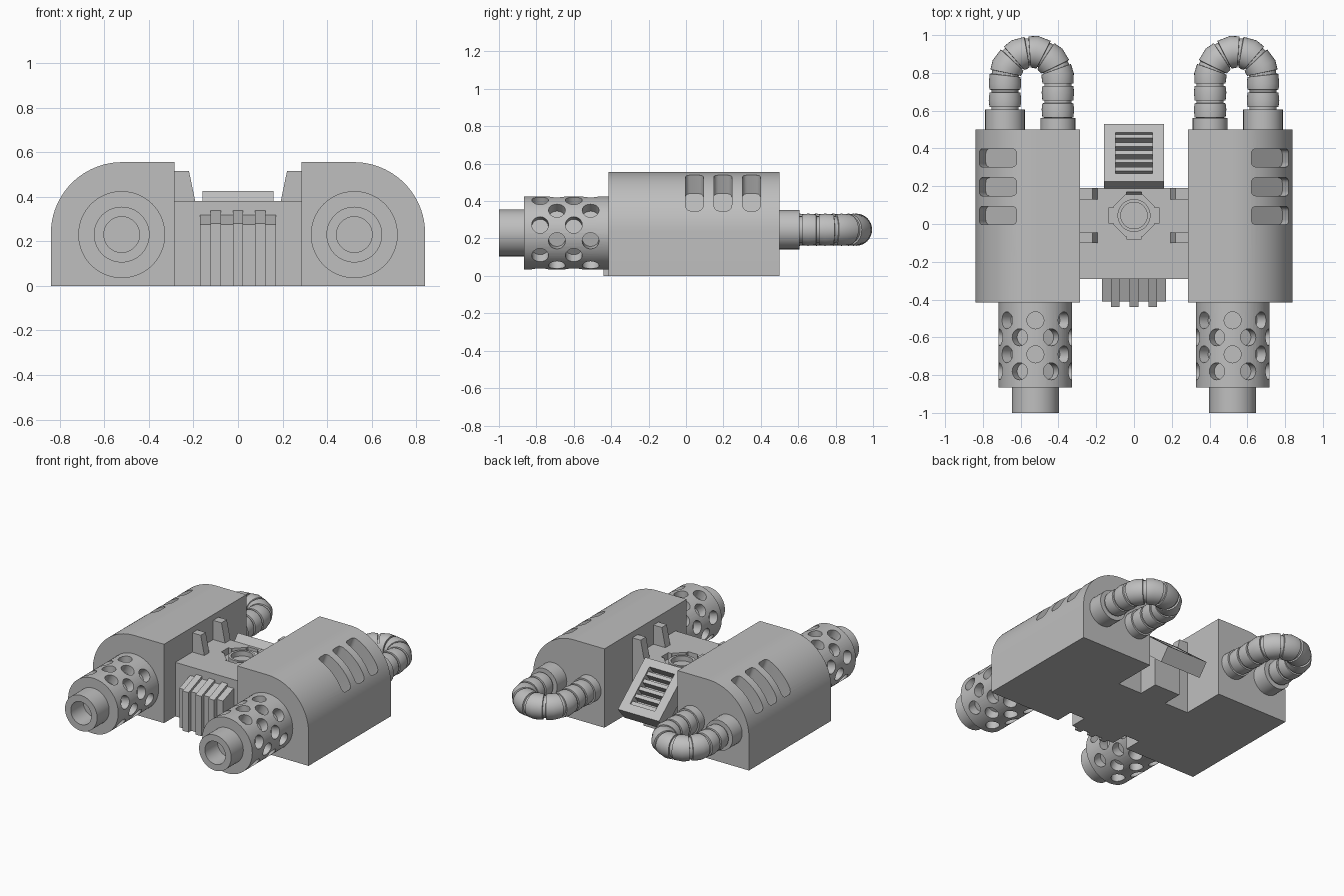
import bpy, bmesh
from math import pi, sin, cos, radians
from mathutils import Vector, Matrix

cube = bpy.data.objects.get("Cube")
if cube:
    bpy.data.objects.remove(cube)

GREY = (0.52, 0.52, 0.52, 1)
metal = bpy.data.materials.new("plain_grey")
metal.use_nodes = True
metal.diffuse_color = GREY
metal.node_tree.nodes["Principled BSDF"].inputs["Base Color"].default_value = GREY


def finish(name, bm):
    bmesh.ops.recalc_face_normals(bm, faces=bm.faces)
    mesh = bpy.data.meshes.new(name)
    bm.to_mesh(mesh)
    bm.free()
    mesh.materials.append(metal)
    ob = bpy.data.objects.new(name, mesh)
    bpy.context.collection.objects.link(ob)
    return ob


def activate(ob):
    bpy.ops.object.select_all(action='DESELECT')
    ob.select_set(True)
    bpy.context.view_layer.objects.active = ob


def prism(name, pts, axis, lo, hi, round_ends=0):
    """Extrude an outline: axis x uses (y, z) points, axis y uses (x, z)."""
    place = {'x': lambda p, t: (t, p[0], p[1]), 'y': lambda p, t: (p[0], t, p[1])}[axis]
    bm = bmesh.new()
    a = [bm.verts.new(place(p, lo)) for p in pts]
    b = [bm.verts.new(place(p, hi)) for p in pts]
    bm.faces.new(a)
    bm.faces.new(b[::-1])
    n = len(pts)
    for i in range(n):
        j = (i + 1) % n
        bm.faces.new((a[i], b[i], b[j], a[j]))
    if round_ends:
        edges = [bm.edges.get((r[i], r[j])) for r in (a, b) for i, j in ((0, 1), (2, 3))]
        bmesh.ops.bevel(bm, geom=edges, offset=round_ends, segments=4, profile=0.5,
                        affect='EDGES')
    return finish(name, bm)


def box(name, x, y, z):
    return prism(name, [(y[0], z[0]), (y[1], z[0]), (y[1], z[1]), (y[0], z[1])], 'x', *x)


def sweep(name, rings, sides=40):
    """Skin round rings given as (centre, heading in the ground plane, radius)."""
    bm = bmesh.new()
    loops = []
    for c, h, r in rings:
        side = Vector((sin(h), -cos(h), 0))
        loops.append([bm.verts.new(Vector(c) + r * (cos(a) * side + sin(a) * Vector((0, 0, 1))))
                      for a in (2 * pi * k / sides for k in range(sides))])
    for p, q in zip(loops, loops[1:]):
        for k in range(sides):
            m = (k + 1) % sides
            bm.faces.new((p[k], p[m], q[m], q[k]))
    bm.faces.new(loops[0])
    bm.faces.new(loops[-1])
    return finish(name, bm)


def drum(name, radius, x, y, z, sides=40, turn=0):
    bm = bmesh.new()
    bmesh.ops.create_cone(bm, cap_ends=True, segments=sides, radius1=radius, radius2=radius,
                          depth=z[1] - z[0],
                          matrix=Matrix.Translation((x, y, sum(z) / 2)) @ Matrix.Rotation(turn, 4, 'Z'))
    return finish(name, bm)


def cut(ob, cutter):
    mod = ob.modifiers.new("cut", 'BOOLEAN')
    mod.operation = 'DIFFERENCE'
    mod.solver = 'EXACT'
    mod.object = cutter
    activate(ob)
    bpy.ops.object.modifier_apply(modifier=mod.name)
    bpy.data.objects.remove(cutter)


def smooth(ob):
    activate(ob)
    bpy.ops.object.shade_smooth_by_angle(angle=radians(30))


def mirror(ob):
    mod = ob.modifiers.new("mirror", 'MIRROR')
    mod.use_axis[0] = True
    activate(ob)
    bpy.ops.object.modifier_apply(modifier=mod.name)


# Side pods with a rounded outer shoulder and three slanted vents
R = 0.32
arc = [(0.52 + R * cos(a), 0.235 + R * sin(a)) for a in (pi / 2 * k / 24 for k in range(25))]
pods = prism("side_pods", [(0.285, 0), (0.84, 0)] + arc + [(0.285, 0.555)], 'y', -0.415, 0.5)
for y in (0.045, 0.197, 0.35):
    slot = [(0.585, 0.44), (0.655, 0.63), (0.855, 0.445), (0.785, 0.255)]
    cut(pods, prism("vent_cutter", slot, 'y', y - 0.048, y + 0.048, 0.025))
smooth(pods)
mirror(pods)

# Barrels: perforated jacket, muzzle and bore
BX, BZ = 0.522, 0.23
outline = [(0.195, -0.38), (0.195, -0.865), (0.125, -0.865), (0.125, -1.0),
           (0.08, -1.0), (0.08, -0.86)]
barrels = sweep("barrels", [((BX, y, BZ), -pi / 2, r) for r, y in outline], 64)
bm = bmesh.new()
for row in range(4):
    for k in range(7):
        a = 2 * pi * (k + 0.5 * (row % 2)) / 7
        spot = Matrix.Translation((BX, -0.51 - 0.09 * row, BZ)) @ Matrix.Rotation(a, 4, 'Y')
        bmesh.ops.create_cone(bm, cap_ends=True, segments=20, radius1=0.045, radius2=0.045,
                              depth=0.12, matrix=spot @ Matrix.Translation((0, 0, 0.19)))
cut(barrels, finish("hole_cutter", bm))
smooth(barrels)
mirror(barrels)

# Ribbed hoses looping out of the back
HX, HY, HZ, BEND, LEG = 0.543, 0.772, 0.247, 0.14, 0.29
TOTAL = 2 * LEG + pi * BEND


def hose_ring(s, r):
    if s < LEG:
        return (HX + BEND, HY - LEG + s, HZ), pi / 2, r
    if s > TOTAL - LEG:
        return (HX - BEND, HY - LEG + TOTAL - s, HZ), 3 * pi / 2, r
    a = (s - LEG) / BEND
    return (HX + BEND * cos(a), HY + BEND * sin(a), HZ), a + pi / 2, r


START, END, COUNT = 0.125, TOTAL - 0.08, 9
step = (END - START) / COUNT
rings = [hose_ring(0, 0.105), hose_ring(START, 0.105)]
for i in range(COUNT):
    s = START + i * step
    rings += [hose_ring(s + step * f, r) for f, r in
              ((0, 0.072), (0.14, 0.072), (0.15, 0.082), (0.5, 0.086), (0.98, 0.082), (1, 0.072))]
rings += [hose_ring(END, 0.092), hose_ring(TOTAL, 0.092)]
hoses = sweep("hoses", rings, 32)
smooth(hoses)
mirror(hoses)

# Central body with a recessed socket
CY = 0.045
body = box("central_body", (-0.285, 0.285), (-0.29, 0.19), (0, 0.38))
for cutter in (drum("socket_cutter", 0.118, 0, CY, (0.335, 0.5), 8, pi / 8),
               box("cross_cutter_x", (-0.135, 0.135), (CY - 0.04, CY + 0.04), (0.335, 0.5)),
               box("cross_cutter_y", (-0.04, 0.04), (CY - 0.125, CY + 0.125), (0.335, 0.5))):
    cut(body, cutter)
ring = drum("socket_ring", 0.087, 0, CY, (0.3, 0.375))
cut(ring, drum("ring_cutter", 0.07, 0, CY, (0.34, 0.5)))
smooth(ring)

# Tapered brackets beside the pods
for name, y in (("rear_brackets", (0.13, 0.19)), ("front_brackets", (-0.1, -0.045))):
    mirror(prism(name, [(0.285, 0.37), (0.19, 0.37), (0.22, 0.515), (0.285, 0.515)], 'y', *y))

# Sloped front grille with upright ribs
prism("front_grille", [(-0.41, 0), (-0.41, 0.275), (-0.12, 0.38), (-0.12, 0)], 'x', -0.17, 0.17)
for i, x in enumerate((-0.1, 0, 0.1)):
    prism("grille_rib_%d" % (i + 1),
          [(-0.44, 0), (-0.44, 0.28), (-0.19, 0.378), (-0.19, 0)], 'x', x - 0.023, x + 0.023)

# Tilted rear vent: top edge at P, running down along D, facing N
P, D = Vector((0.225, 0.425)), Vector((0.305, -0.25)).normalized()
N = Vector((-D.y, D.x))


def tilted(name, x, along, depth):
    pts = [P + D * a + N * d for a, d in ((along[0], depth[0]), (along[1], depth[0]),
                                          (along[1], depth[1]), (along[0], depth[1]))]
    return prism(name, pts, 'x', *x)


vent = tilted("rear_vent", (-0.16, 0.16), (0, 0.394), (-0.11, 0))
cut(vent, tilted("vent_recess_cutter", (-0.097, 0.097), (0.055, 0.335), (-0.07, 0.05)))
for i in range(5):
    a = 0.083 + i * 0.056
    tilted("vent_slat_%d" % (i + 1), (-0.1, 0.1), (a, a + 0.026), (-0.08, -0.012))
prism("rear_vent_support", [(0.18, 0), (0.33, 0), (0.33, 0.24), (0.18, 0.36)], 'x', -0.1, 0.1)
